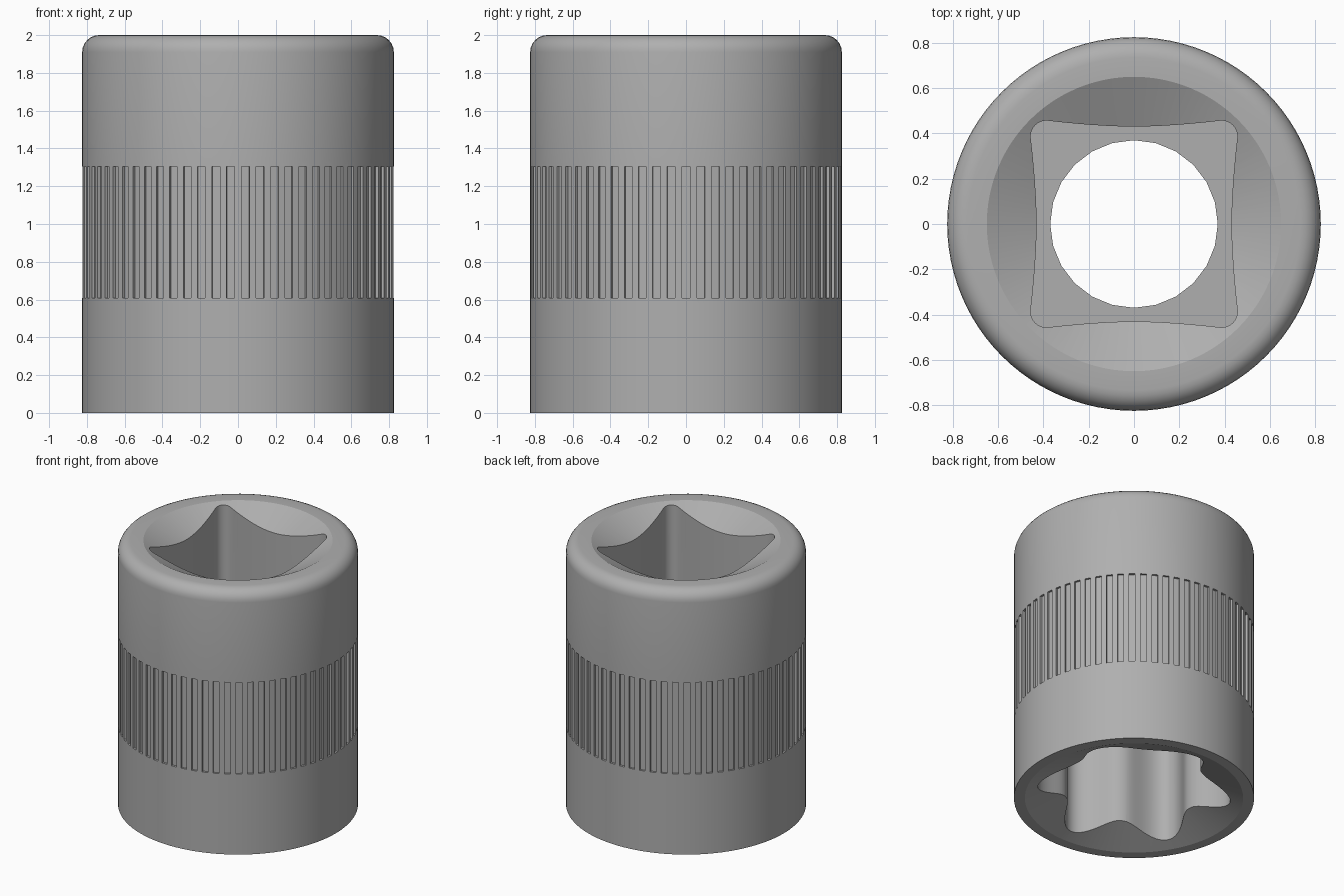
import bpy, bmesh
from math import sin, cos, pi, radians
from mathutils import Matrix

if "Cube" in bpy.data.objects:
    bpy.data.objects.remove(bpy.data.objects["Cube"])


def finish(bm, name):
    bmesh.ops.recalc_face_normals(bm, faces=bm.faces[:])
    me = bpy.data.meshes.new(name)
    bm.to_mesh(me)
    bm.free()
    ob = bpy.data.objects.new(name, me)
    bpy.context.collection.objects.link(ob)
    return ob


def lathe(name, profile, n):
    """Closed solid of revolution from (radius, z) pairs, capped at both ends."""
    bm = bmesh.new()
    rings = [[bm.verts.new((r * cos(2 * pi * i / n), r * sin(2 * pi * i / n), z))
              for i in range(n)] for r, z in profile]
    for a, b in zip(rings, rings[1:]):
        for i in range(n):
            j = (i + 1) % n
            bm.faces.new((a[i], a[j], b[j], b[i]))
    bm.faces.new(rings[0])
    bm.faces.new(rings[-1])
    return finish(bm, name)


def prism(name, outline, z0, z1):
    bm = bmesh.new()
    lo = [bm.verts.new((x, y, z0)) for x, y in outline]
    hi = [bm.verts.new((x, y, z1)) for x, y in outline]
    for i in range(len(lo)):
        j = (i + 1) % len(lo)
        bm.faces.new((lo[i], lo[j], hi[j], hi[i]))
    bm.faces.new(lo)
    bm.faces.new(hi)
    return finish(bm, name)


def cut(body, cutter):
    mod = body.modifiers.new(cutter.name, 'BOOLEAN')
    mod.operation = 'DIFFERENCE'
    mod.solver = 'EXACT'
    mod.object = cutter
    bpy.context.view_layer.objects.active = body
    bpy.ops.object.modifier_apply(modifier=mod.name)
    bpy.data.objects.remove(cutter, do_unlink=True)


# Barrel: tapered lead-in at each end, rounded top edge
R, F = 0.825, 0.09
fillet = [(R - F + F * cos(pi / 2 * k / 6), 2 - F + F * sin(pi / 2 * k / 6)) for k in range(7)]
profile = ([(0.1, 0.26), (0.75, 0), (R, 0), (R, 0.58), (R, 1.335)] + fillet
           + [(0.65, 2), (0.1, 1.725)])
body = lathe("socket_body", profile, 96)

# Grip band: recessed vertical slots
N = 66
bm = bmesh.new()
for i in range(N):
    m = (Matrix.Rotation(2 * pi * i / N, 4, 'Z') @ Matrix.Translation((0.849, 0, 0.957))
         @ Matrix.Diagonal((0.08, 0.042, 0.695, 1)))
    bmesh.ops.create_cube(bm, size=1, matrix=m)
cut(body, finish(bm, "grip_slots"))

# Square drive recess with bowed-in sides and rounded corners
C, RAD = 0.387, 0.07
side = [(0.43 + 0.027 * (t / 6) ** 1.7, 0.387 * t / 6) for t in range(6)]
corner = [(C + RAD * cos(pi / 2 * k / 6), C + RAD * sin(pi / 2 * k / 6)) for k in range(7)]
quarter = [(x, -y) for x, y in side[:0:-1]] + side + corner
square = []
for k in range(4):
    c, s = cos(k * pi / 2), sin(k * pi / 2)
    square += [(x * c - y * s, x * s + y * c) for x, y in quarter]
cut(body, prism("square_recess", square, 1.0, 2.2))

# Six-lobed recess in the bottom
star = []
for i in range(240):
    a = 2 * pi * (i + 0.5) / 240
    r = 0.495 + 0.175 * ((1 + cos(6 * (a - radians(30)))) / 2) ** 1.15
    star.append((r * cos(a), r * sin(a)))
cut(body, prism("lobed_recess", star, -0.2, 0.75))

# Through hole
cut(body, lathe("through_hole", [(0.37, 0.5), (0.37, 1.3)], 24))

# Dark steel finish
steel = bpy.data.materials.new("dark_steel")
steel.diffuse_color = (0.43, 0.43, 0.43, 1)
steel.use_nodes = True
steel.node_tree.nodes["Principled BSDF"].inputs["Base Color"].default_value = steel.diffuse_color
body.data.materials.clear()
body.data.materials.append(steel)

# Smooth shading with crisp edges
bpy.ops.object.select_all(action='DESELECT')
body.select_set(True)
bpy.context.view_layer.objects.active = body
bpy.ops.object.shade_smooth_by_angle(angle=radians(20))
